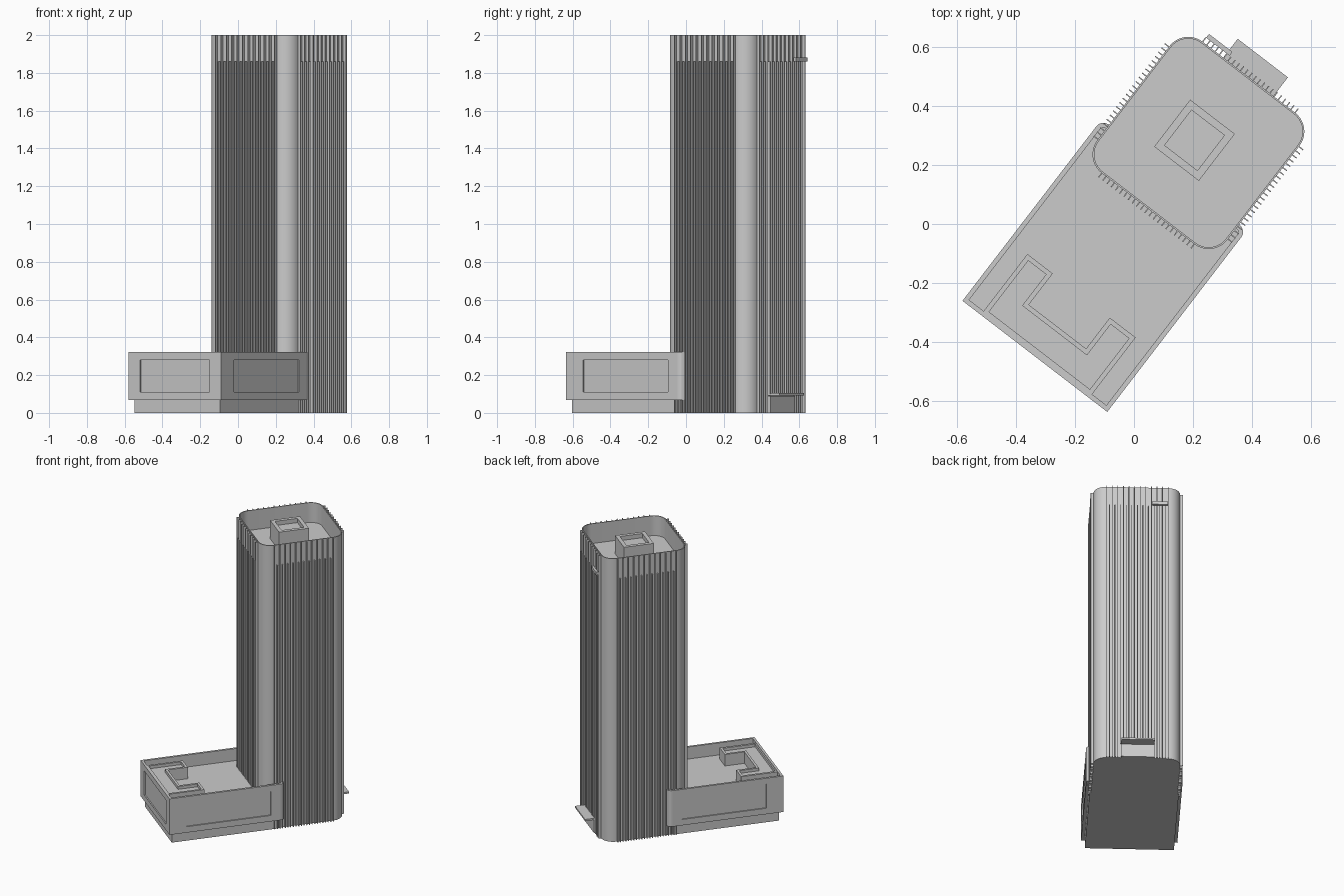
import bpy, bmesh, math
from mathutils import Matrix

cube = bpy.data.objects.get("Cube")
if cube:
    bpy.data.objects.remove(cube, do_unlink=True)

TURN = -math.radians(37.5)      # the whole building stands at an angle
CX, CY = 0.006, 0.35            # tower centre in building axes
HX, HY, R = 0.277, 0.28, 0.08   # tower half sizes and corner radius
ROOF, TOP = 1.86, 2.0

grey = bpy.data.materials.new("concrete_grey")
grey.use_nodes = True
COLOUR = (0.6, 0.6, 0.6, 1)
grey.diffuse_color = COLOUR
grey.node_tree.nodes["Principled BSDF"].inputs["Base Color"].default_value = COLOUR


def finish(name, bm):
    bmesh.ops.recalc_face_normals(bm, faces=bm.faces)
    mesh = bpy.data.meshes.new(name)
    bm.to_mesh(mesh)
    bm.free()
    mesh.materials.append(grey)
    ob = bpy.data.objects.new(name, mesh)
    ob.rotation_euler.z = TURN
    bpy.context.collection.objects.link(ob)
    return ob


def add_box(bm, x0, x1, y0, y1, z0, z1):
    m = Matrix.Translation(((x0 + x1) / 2, (y0 + y1) / 2, (z0 + z1) / 2))
    m = m @ Matrix.Diagonal((x1 - x0, y1 - y0, z1 - z0, 1))
    bmesh.ops.create_cube(bm, size=1, matrix=m)


def box(name, *size):
    bm = bmesh.new()
    add_box(bm, *size)
    return finish(name, bm)


def prism(name, outline, z0, z1, rim=0, sink=0):
    """Extruded outline, with an optional rim around a sunken top."""
    bm = bmesh.new()
    base = bm.faces.new([bm.verts.new((x, y, z0)) for x, y in outline])
    ext = bmesh.ops.extrude_face_region(bm, geom=[base], use_keep_orig=True)
    for g in ext["geom"]:
        if isinstance(g, bmesh.types.BMVert):
            g.co.z = z1
    bmesh.ops.recalc_face_normals(bm, faces=bm.faces)
    if rim:
        top = next(f for f in bm.faces if f.normal.z > 0.9)
        bmesh.ops.inset_region(bm, faces=[top], thickness=rim, use_even_offset=True)
        inner = next(f for f in bm.faces if f.normal.z > 0.9 and f == top)
        low = bmesh.ops.extrude_discrete_faces(bm, faces=[inner])["faces"][0]
        for v in low.verts:
            v.co.z -= sink
    return finish(name, bm)


def arc(cx, cy, r, start, steps=10):
    return [(cx + r * math.cos(start + math.pi / 2 * i / steps),
             cy + r * math.sin(start + math.pi / 2 * i / steps)) for i in range(steps + 1)]


# Tower shaft with thin parapet around a sunken roof
outline = []
for k, (sx, sy) in enumerate([(1, 1), (-1, 1), (-1, -1), (1, -1)]):
    outline += arc(CX + sx * (HX - R), CY + sy * (HY - R), R, k * math.pi / 2)
tower = prism("tower", outline, 0, TOP, 0.006, TOP - ROOF)
tower.data.shade_smooth()
tower.data.set_sharp_from_angle(angle=math.radians(30))

# Vertical fins: every second one runs on up the parapet
COUNT, DEPTH, HALF = 23, 0.018, 0.002
bm = bmesh.new()
for i in range(COUNT):
    t = -0.197 + 0.394 * i / (COUNT - 1)
    z1 = TOP if i % 2 == 0 else ROOF
    for s in (-1, 1):
        bottom = 0.1 if s > 0 and abs(t) < 0.11 else 0
        y = sorted((CY + s * (HY - 0.002), CY + s * (HY + DEPTH)))
        add_box(bm, CX + t - HALF, CX + t + HALF, *y, bottom, z1)
        x = sorted((CX + s * (HX - 0.002), CX + s * (HX + DEPTH)))
        add_box(bm, *x, CY + t - HALF, CY + t + HALF, 0, z1)
finish("tower_fins", bm)

# Roof plant room with a rim
prism("roof_plant_room", [(-0.105, 0.249), (0.085, 0.249), (0.085, 0.449), (-0.105, 0.449)],
      ROOF - 0.01, 1.99, 0.025, 0.03)

# Podium: recessed ground floor and overhanging upper block
X0, X1, Y0, Y1 = -0.302, 0.315, -0.559, 0.215
box("podium_base", X0 + 0.023, X1 - 0.023, Y0 + 0.023, 0.18, 0, 0.08)
podium = prism("podium", [(X0, Y0), (X1, Y0)] + arc(X1 - 0.03, Y1 - 0.03, 0.03, 0, 4)
               + arc(X0 + 0.03, Y1 - 0.03, 0.03, math.pi / 2, 4), 0.068, 0.322, 0.016, 0.085)

# Recessed panels cut in the three open podium walls
D = 0.008
bm = bmesh.new()
add_box(bm, -0.226, 0.239, Y0 - 0.1, Y0 + D, 0.11, 0.28)
add_box(bm, X0 - 0.1, X0 + D, -0.444, 0.122, 0.11, 0.28)
add_box(bm, X1 - D, X1 + 0.1, -0.444, 0.122, 0.11, 0.28)
cutter = finish("panel_cutter", bm)
cutter.hide_render = True
cut = podium.modifiers.new("panels", "BOOLEAN")
cut.operation, cut.solver, cut.object = "DIFFERENCE", "EXACT", cutter
bpy.context.view_layer.objects.active = podium
bpy.ops.object.modifier_apply(modifier=cut.name)
bpy.data.objects.remove(cutter, do_unlink=True)

# U-shaped raised block on the podium roof
prism("podium_roof_block", [(-0.224, -0.55), (0.238, -0.55), (0.238, -0.301), (0.128, -0.301),
                            (0.128, -0.433), (-0.116, -0.433), (-0.116, -0.3), (-0.224, -0.3)],
      0.22, 0.318, 0.016, 0.02)

# Rear entrance with canopy, and the plain sign plate high on the rear wall
box("rear_entrance", -0.103, 0.111, 0.6, 0.65, 0, 0.09)
box("entrance_canopy", -0.103, 0.111, 0.6, 0.71, 0.092, 0.104)
box("sign_plate", -0.19, -0.09, 0.648, 0.664, 1.86, 1.882)
